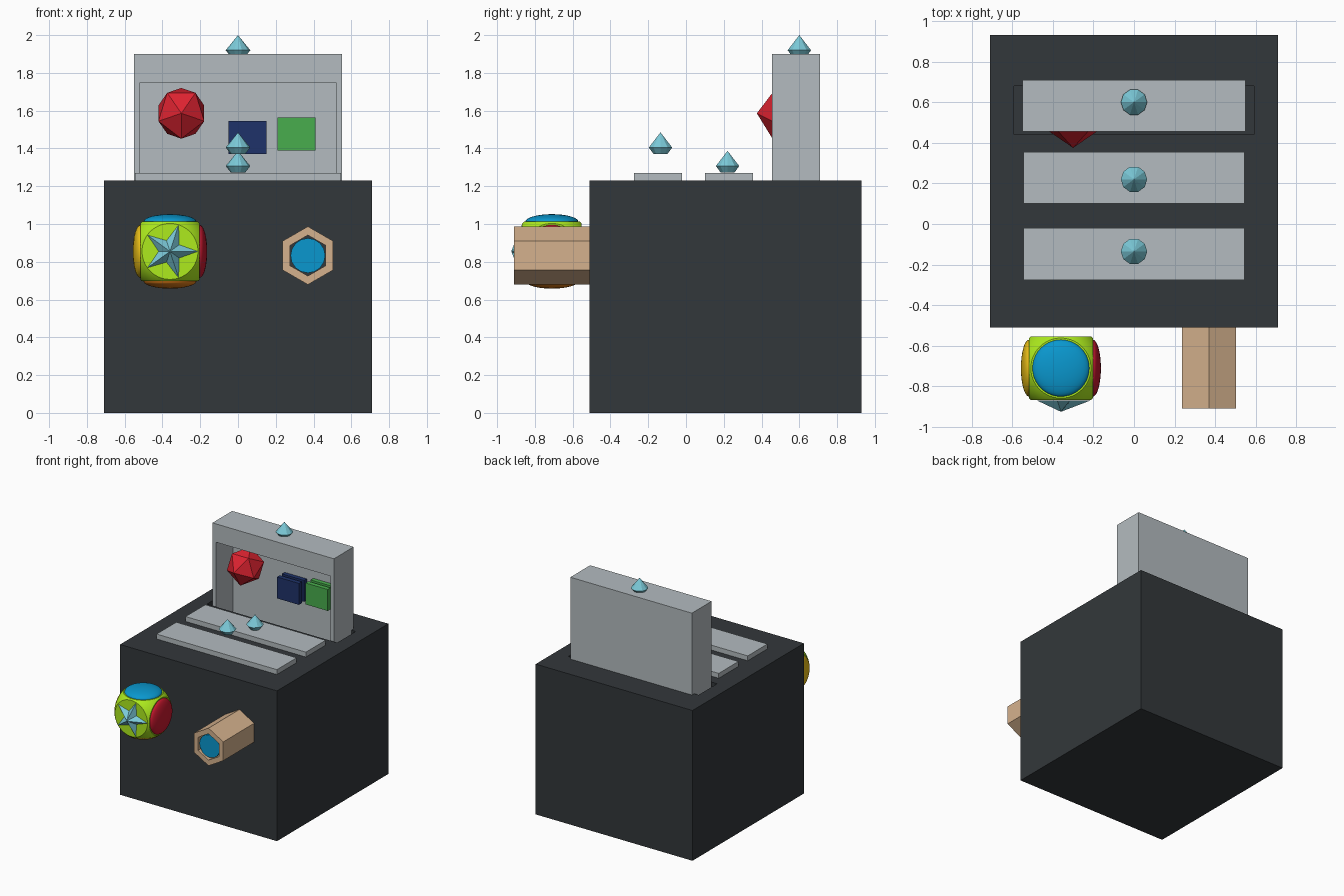
import bpy, bmesh, math
from mathutils import Matrix, Vector

if "Cube" in bpy.data.objects:
    bpy.data.objects.remove(bpy.data.objects["Cube"])


def material(name, rgb):
    # 0-255 display colour to linear
    m = bpy.data.materials.new(name)
    m.diffuse_color = [(c / 255) ** 2.2 for c in rgb] + [1]
    m.use_nodes = True
    m.node_tree.nodes["Principled BSDF"].inputs["Base Color"].default_value = m.diffuse_color
    return m


DARK = material("charcoal", (54, 58, 61))
GREY = material("panel_grey", (178, 186, 190))
TEAL = material("teal", (122, 200, 215))
RED = material("red", (222, 40, 52))
NAVY = material("navy", (36, 54, 105))
GREEN = material("green", (74, 172, 78))
LIME = material("lime", (172, 235, 35))
BLUE = material("blue", (18, 150, 205))
YELLOW = material("yellow", (235, 190, 30))
ORANGE = material("orange", (225, 125, 30))
CRIMSON = material("crimson", (200, 30, 50))
TAN = material("tan", (212, 176, 140))


def add(name, bm, mat=None, smooth=None):
    bmesh.ops.recalc_face_normals(bm, faces=bm.faces)
    me = bpy.data.meshes.new(name)
    bm.to_mesh(me)
    bm.free()
    ob = bpy.data.objects.new(name, me)
    bpy.context.collection.objects.link(ob)
    if mat:
        me.materials.append(mat)
    if smooth:
        bpy.ops.object.select_all(action='DESELECT')
        ob.select_set(True)
        bpy.context.view_layer.objects.active = ob
        bpy.ops.object.shade_smooth_by_angle(angle=math.radians(smooth))
    return ob


def box(name, x, y, z, mat=None):
    bm = bmesh.new()
    size = Vector((x[1] - x[0], y[1] - y[0], z[1] - z[0]))
    mid = Vector((sum(x) / 2, sum(y) / 2, sum(z) / 2))
    bmesh.ops.create_cube(bm, size=1, matrix=Matrix.Translation(mid) @ Matrix.Diagonal(size).to_4x4())
    return add(name, bm, mat)


def carve(ob, x, y, z):
    cutter = box(ob.name + "_cutter", x, y, z)
    cutter.hide_render = True
    cutter.hide_set(True)
    mod = ob.modifiers.new("carve", 'BOOLEAN')
    mod.operation = 'DIFFERENCE'
    mod.solver = 'EXACT'
    mod.object = cutter


def ring(bm, n, r, depth, centre, start):
    # polygon in the x-z plane
    return [bm.verts.new((centre[0] + r * math.cos(start + math.tau * i / n), depth,
                          centre[1] + r * math.sin(start + math.tau * i / n))) for i in range(n)]


def bridge(bm, a, b):
    n = len(a)
    for i in range(n):
        bm.faces.new((a[i], a[(i + 1) % n], b[(i + 1) % n], b[i]))


# Main block with the open slot behind
body = box("body", (-.71, .71), (-.51, .93), (0, 1.23), DARK)
carve(body, (-.59, .59), (.44, .68), (.8, 1.4))

# Raised display panel and the two lowered slats
panel = box("raised_panel", (-.55, .55), (.455, .71), (.85, 1.9), GREY)
carve(panel, (-.52, .52), (.4, .675), (.9, 1.75))
for name, y0 in (("middle_slat", .1), ("front_slat", -.275)):
    box(name, (-.545, .545), (y0, y0 + .255), (1.15, 1.27), GREY)

# Faceted handles
for name, y, z in (("panel_handle", .6, 1.885), ("middle_handle", .22, 1.272), ("front_handle", -.135, 1.37)):
    bm = bmesh.new()
    loops = []
    for r, h in ((.038, 0), (.065, .035)):
        loops.append([bm.verts.new((r * math.cos(math.tau * i / 10), y + r * math.sin(math.tau * i / 10), z + h))
                      for i in range(10)])
    bm.faces.new(loops[0])
    bridge(bm, *loops)
    tip = bm.verts.new((0, y, z + .115))
    for i in range(10):
        bm.faces.new((loops[1][i], loops[1][(i + 1) % 10], tip))
    add(name, bm, TEAL)

# Red twenty-sided gem, one point to the front
bm = bmesh.new()
bmesh.ops.create_icosphere(bm, subdivisions=1, radius=.15, matrix=Matrix.Translation((-.3, .525, 1.586))
                           @ Matrix.Diagonal((.95, 1, 1, 1))
                           @ Matrix.Rotation(math.pi / 2, 4, 'X') @ Matrix.Rotation(-math.pi / 2, 4, 'Z'))
add("red_gem", bm, RED)

# Layered tiles in the recess
for name, x, z, mat in (("navy_tile", -.05, 1.37, NAVY), ("green_tile", .21, 1.39, GREEN)):
    box(name + "_front", (x, x + .2), (.575, .612), (z, z + .175), mat)
    box(name + "_core", (x + .02, x + .18), (.605, .65), (z + .02, z + .155), mat)
    box(name + "_back", (x, x + .2), (.64, .677), (z, z + .175), mat)

# Lime ball with six flat sides
C = Vector((-.36, -.71, .855))
H = .157
bm = bmesh.new()
bmesh.ops.create_uvsphere(bm, u_segments=64, v_segments=40, radius=.216)
for axis in range(3):
    for sign in (-1, 1):
        n = Vector((0, 0, 0))
        n[axis] = sign
        cut = bmesh.ops.bisect_plane(bm, geom=bm.verts[:] + bm.edges[:] + bm.faces[:], dist=1e-6,
                                     plane_co=n * H, plane_no=n, clear_outer=True)
        edges = [e for e in cut["geom_cut"] if isinstance(e, bmesh.types.BMEdge)]
        bmesh.ops.edgeloop_fill(bm, edges=edges)
bmesh.ops.translate(bm, verts=bm.verts, vec=C)
add("ball_core", bm, LIME, 25)

# Domed buttons on four sides
for name, n, mat in (("top_dome", (0, 0, 1), BLUE), ("bottom_dome", (0, 0, -1), ORANGE),
                     ("right_dome", (1, 0, 0), CRIMSON), ("left_dome", (-1, 0, 0), YELLOW)):
    n = Vector(n)
    scale = [.14 + (.04 - .14) * abs(c) for c in n]
    bm = bmesh.new()
    turn = n.to_track_quat('Z', 'Y').to_matrix().to_4x4()
    bmesh.ops.create_uvsphere(bm, u_segments=40, v_segments=20, radius=1,
                              matrix=Matrix.Translation(C + n * H) @ Matrix.Diagonal(scale).to_4x4() @ turn)
    add(name, bm, mat, 40)

# Five-pointed star on the front side
bm = bmesh.new()
outer = ring(bm, 5, .147, C.y - H - .002, (C.x, C.z), 0)
inner = ring(bm, 5, .06, C.y - H - .002, (C.x, C.z), math.pi / 5)
rim = [v for pair in zip(outer, inner) for v in pair]
tip = bm.verts.new((C.x, -.925, C.z))
for i in range(10):
    bm.faces.new((rim[i], rim[(i + 1) % 10], tip))
bm.faces.new(rim)
add("star", bm, TEAL)

# Hexagonal tube
T = (.37, .833)
bm = bmesh.new()
loops = [ring(bm, 6, r, y, T, math.pi / 6) for r, y in ((.154, -.5), (.154, -.91), (.108, -.91), (.108, -.5))]
for i in range(4):
    bridge(bm, loops[i], loops[(i + 1) % 4])
add("hex_tube", bm, TAN)

# Blue plug inside the tube
bm = bmesh.new()
bmesh.ops.create_cone(bm, cap_ends=True, segments=16, radius1=.092, radius2=.092, depth=.39,
                      matrix=Matrix.Translation((T[0], -.7, T[1])) @ Matrix.Rotation(math.pi / 2, 4, 'X'))
add("tube_plug", bm, BLUE)
